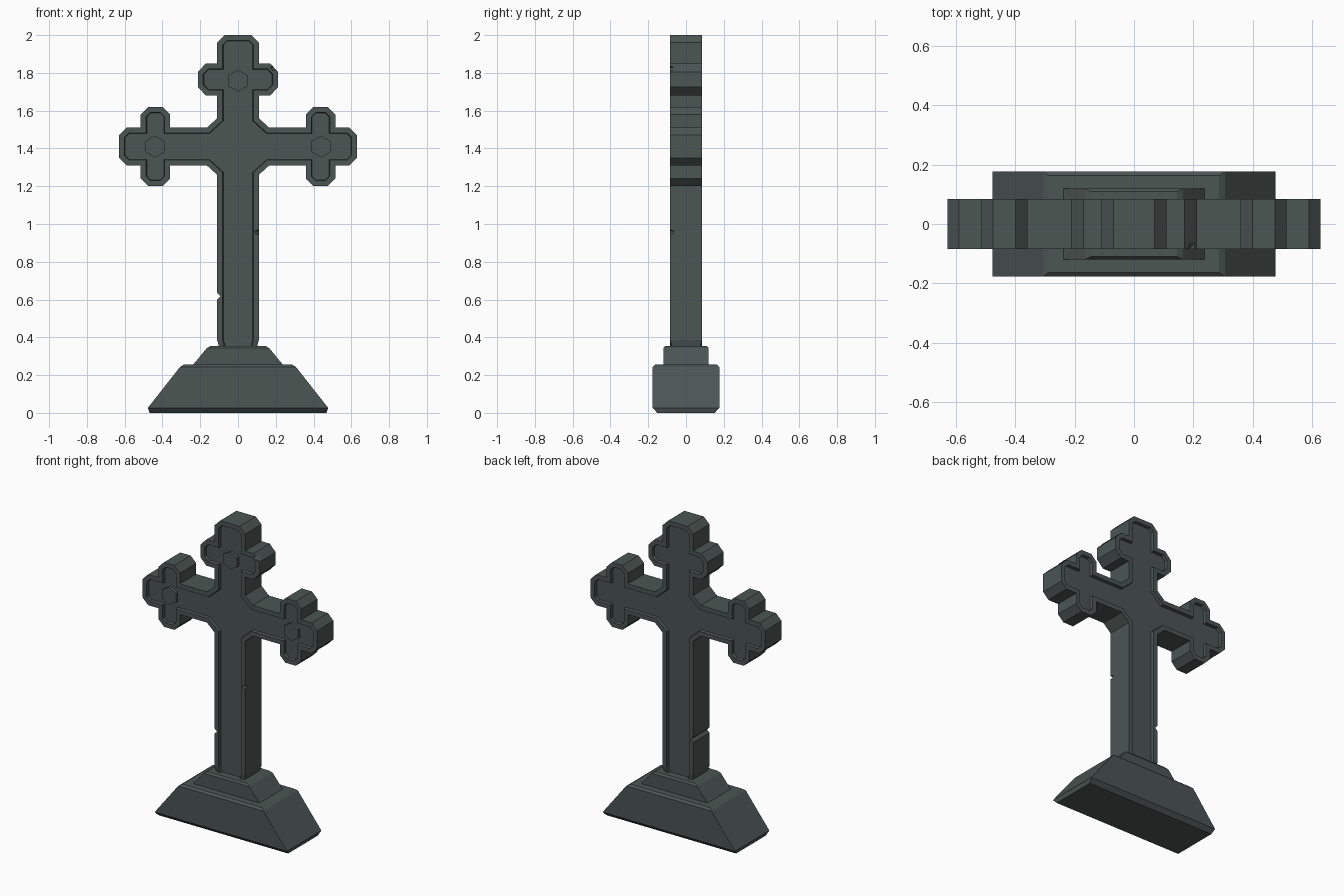
import bpy, bmesh, math
from mathutils import Matrix, Vector

if "Cube" in bpy.data.objects:
    bpy.data.objects.remove(bpy.data.objects["Cube"])

stone = bpy.data.materials.new("dark_grey_stone")
stone.diffuse_color = (0.072, 0.092, 0.088, 1)
stone.use_nodes = True
stone.node_tree.nodes["Principled BSDF"].inputs["Base Color"].default_value = stone.diffuse_color


def finish(bm, name):
    bmesh.ops.recalc_face_normals(bm, faces=bm.faces[:])
    me = bpy.data.meshes.new(name)
    bm.to_mesh(me)
    bm.free()
    me.materials.append(stone)
    ob = bpy.data.objects.new(name, me)
    bpy.context.collection.objects.link(ob)
    return ob


def block(name, layers):
    """Stack of rectangles (half x, half y, z) joined into a solid."""
    bm = bmesh.new()
    rings = [[bm.verts.new((sx * x, sy * y, z))
              for sx, sy in ((-1, -1), (1, -1), (1, 1), (-1, 1))] for x, y, z in layers]
    bm.faces.new(rings[0])
    bm.faces.new(rings[-1])
    for a, b in zip(rings, rings[1:]):
        for i in range(4):
            j = (i + 1) % 4
            bm.faces.new((a[i], a[j], b[j], b[i]))
    return finish(bm, name)


# Stepped base
block("base_lower", [(0.468, 0.152, 0), (0.477, 0.177, 0.027),
                     (0.307, 0.177, 0.243), (0.287, 0.163, 0.255)])
block("base_upper", [(0.242, 0.12, 0.25), (0.165, 0.12, 0.343), (0.145, 0.11, 0.355)])

# Cross outline, right half from top to bottom
half = [(0.07, 2.0), (0.11, 1.96), (0.11, 1.85), (0.17, 1.85), (0.213, 1.805), (0.213, 1.725),
        (0.17, 1.68), (0.11, 1.68), (0.11, 1.56), (0.165, 1.51), (0.36, 1.51), (0.36, 1.58),
        (0.40, 1.62), (0.475, 1.62), (0.515, 1.58), (0.515, 1.51), (0.59, 1.51), (0.63, 1.47),
        (0.63, 1.35), (0.59, 1.31), (0.515, 1.31), (0.515, 1.24), (0.475, 1.20), (0.40, 1.20),
        (0.36, 1.24), (0.36, 1.31), (0.165, 1.31), (0.11, 1.26), (0.11, 0.385), (0.093, 0.32)]
outline = half + [(-x, z) for x, z in reversed(half)]
T = 0.084

bm = bmesh.new()
front = [bm.verts.new((x, -T, z)) for x, z in outline]
back = [bm.verts.new((x, T, z)) for x, z in outline]
faces = [bm.faces.new(front), bm.faces.new(back)]
for i in range(len(outline)):
    j = (i + 1) % len(outline)
    bm.faces.new((front[i], front[j], back[j], back[i]))
bmesh.ops.recalc_face_normals(bm, faces=bm.faces[:])
# Raised rim around a sunken panel on both faces
bmesh.ops.inset_individual(bm, faces=faces, thickness=0.029, use_even_offset=True)
bmesh.ops.inset_individual(bm, faces=faces, thickness=0.003, depth=-0.02, use_even_offset=True)
for v in bm.verts:
    if v.co.z < 0.33:
        v.co.y *= 0.8
cross = finish(bm, "cross")

# Weathering nicks: edge notch on the left, corner chips on the right
bm = bmesh.new()


def nick(center, direction, up, size):
    d = Vector(direction).normalized()
    s = Vector(up).cross(d).normalized()
    u = d.cross(s)
    m = Matrix((d, s, u)).transposed().to_4x4()
    m.translation = center
    bmesh.ops.create_cube(bm, size=1, matrix=m @ Matrix.Diagonal((*size, 1)))


nick((-0.112, 0, 0.618), (1, 0, 1), (0, 1, 0), (0.027, 0.027, 0.3))
nick((0.112, -0.086, 0.96), (1, -1, 0.5), (0, 0, 1), (0.034, 0.1, 0.018))
nick((0.195, -0.086, 1.829), (1, -0.9, 1), (0, 0, 1), (0.034, 0.1, 0.022))
cutter = finish(bm, "nick_cutter")
cutter.hide_render = True
mod = cross.modifiers.new("nicks", "BOOLEAN")
mod.operation = "DIFFERENCE"
mod.solver = "EXACT"
mod.object = cutter
bpy.context.view_layer.objects.active = cross
bpy.ops.object.modifier_apply(modifier="nicks")
bpy.data.objects.remove(cutter)

# Hexagonal studs on the front of each lobe
for name, x, z in (("stud_top", 0, 1.758), ("stud_left", -0.44, 1.41), ("stud_right", 0.44, 1.41)):
    bm = bmesh.new()
    m = (Matrix.Translation((x, -0.072, z)) @ Matrix.Rotation(math.pi / 2, 4, "X")
         @ Matrix.Rotation(math.pi / 6, 4, "Z"))
    bmesh.ops.create_cone(bm, cap_ends=True, segments=6, radius1=0.058, radius2=0.058, depth=0.024)
    bm.transform(m)
    top = max(bm.verts, key=lambda v: v.co.z)
    # keep a vertex pointing straight up
    if abs(top.co.x - x) > 0.01:
        bmesh.ops.rotate(bm, verts=bm.verts[:], cent=(x, 0, z),
                         matrix=Matrix.Rotation(math.pi / 6, 3, "Y"))
    finish(bm, name)
